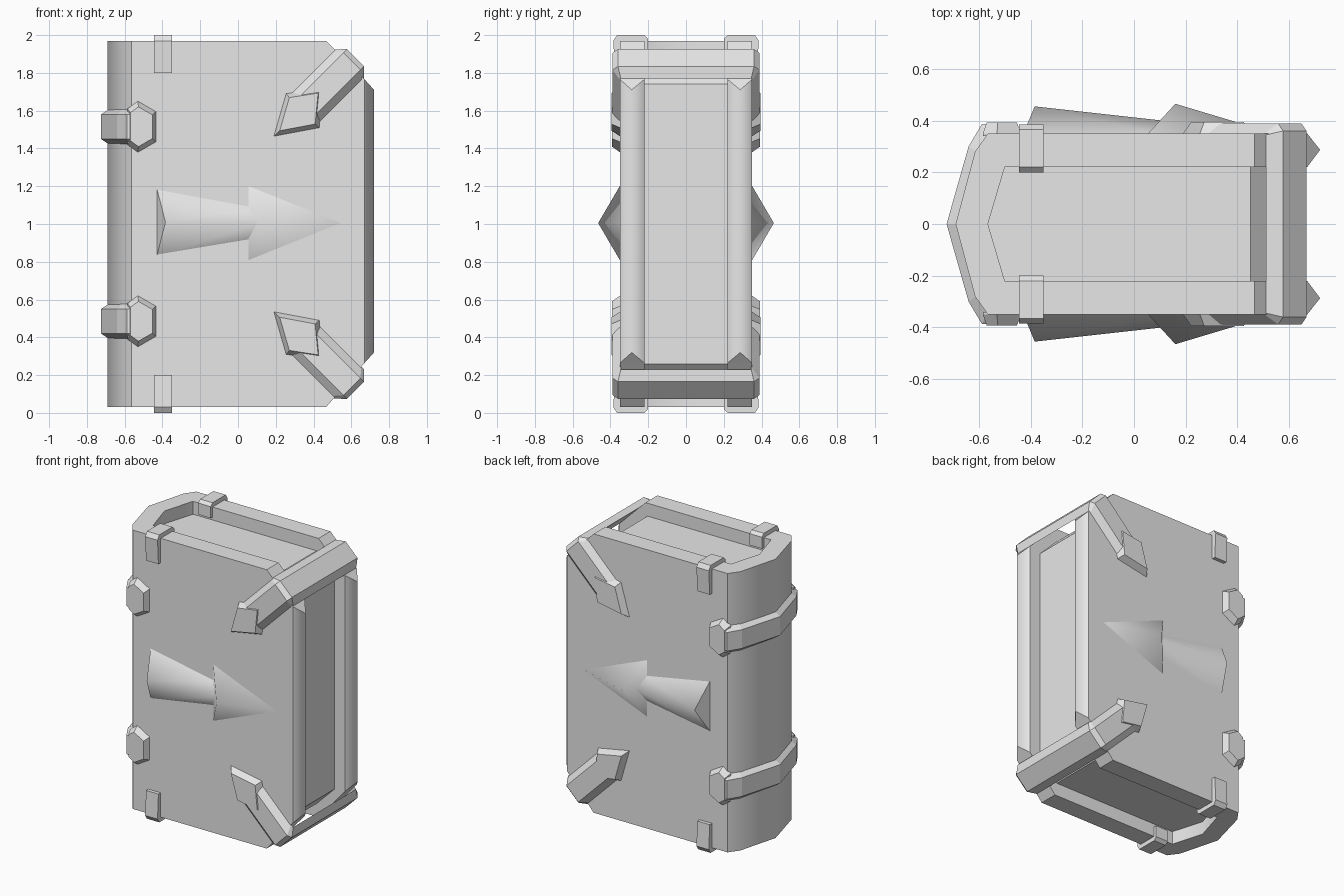
import bpy
import bmesh

cube = bpy.data.objects.get("Cube")
if cube:
    bpy.data.objects.remove(cube, do_unlink=True)

grey = bpy.data.materials.new("plain_grey")
grey.use_nodes = True
grey.diffuse_color = (0.8, 0.8, 0.8, 1)
grey.node_tree.nodes["Principled BSDF"].inputs["Base Color"].default_value = (0.8, 0.8, 0.8, 1)

MID = 1.0  # height of the mirror plane between top and bottom


def build(name, verts, faces, sy=1, sz=1, soft=None):
    """Make a mesh, optionally flipped in y or about mid height."""
    bm = bmesh.new()
    vs = [bm.verts.new((x, y * sy, MID + (z - MID) * sz)) for x, y, z in verts]
    for f in faces:
        bm.faces.new([vs[i] for i in f])
    bmesh.ops.recalc_face_normals(bm, faces=bm.faces)
    if soft:
        for f in bm.faces:
            f.smooth = True
        for e in bm.edges:
            e.smooth = soft(e)
    me = bpy.data.meshes.new(name)
    bm.to_mesh(me)
    bm.free()
    me.materials.append(grey)
    ob = bpy.data.objects.new(name, me)
    bpy.context.collection.objects.link(ob)
    return ob


def loft(name, rings, **kw):
    """Join closed rings of equal length and cap both ends."""
    n = len(rings[0])
    verts = [v for r in rings for v in r]
    faces = [list(range(n)), list(range(len(verts) - n, len(verts)))]
    for k in range(len(rings) - 1):
        for i in range(n):
            j = (i + 1) % n
            faces.append([k * n + i, k * n + j, (k + 1) * n + j, (k + 1) * n + i])
    return build(name, verts, faces, **kw)


def shrink(points, s):
    cx = sum(p[0] for p in points) / len(points)
    cz = sum(p[1] for p in points) / len(points)
    return [(cx + (x - cx) * s, cz + (z - cz) * s) for x, z in points]


def stud(name, points, s, height, **kw):
    """Bevelled plate standing on the cover face."""
    loft(name, [[(x, 0.34, z) for x, z in points],
                [(x, 0.35, z) for x, z in points],
                [(x, height, z) for x, z in shrink(points, s)]], **kw)


def mirrored(half):
    return half + [(a, -b) for a, b in reversed(half) if b > 0]


# spine: angled shell
outer = mirrored([(-0.565, 0.35), (-0.615, 0.28), (-0.69, 0)])
inner = mirrored([(-0.5, 0.22), (-0.565, 0)])
outline = outer + inner[::-1]
loft("spine", [[(x, y, z) for x, y in outline] for z in (0.03, 1.97)],
     soft=lambda e: e.calc_face_angle(0) < 0.6)

# page block with clipped corners
pages = [(-0.6, 0.12), (0.45, 0.12), (0.59, 0.26), (0.59, 1.74), (0.45, 1.88), (-0.6, 1.88)]
loft("page_block", [[(x, y, z) for x, z in pages] for y in (-0.22, 0.22)])

# covers with clipped corners and a ridged fore edge
edge = [(-0.565, 0.03), (0.466, 0.03), (0.67, 0.234 + 0.03), (0.67, 1.736),
        (0.466, 1.97), (-0.565, 1.97)]
edge[3] = (0.67, 1.766)
for side, sy in (("front", -1), ("back", 1)):
    verts = [(x, 0.22, z) for x, z in edge] + [(x, 0.35, z) for x, z in edge]
    verts += [(0.72, 0.287, 0.32), (0.72, 0.287, 1.71)]
    faces = [list(range(6)), list(range(6, 12))]
    faces += [[i, (i + 1) % 6, (i + 1) % 6 + 6, i + 6] for i in (0, 1, 3, 4, 5)]
    faces += [[2, 3, 13, 12], [8, 9, 13, 12], [2, 8, 12], [3, 9, 13]]
    build(side + "_cover", verts, faces, sy=sy,
          soft=lambda e: all(v.co.x > 0.7 for v in e.verts))

    # raised arrow: tapered shaft and pointed head
    shaft = [[(-0.43, 0.345, 0.83), (-0.384, 0.455, 1.01), (-0.43, 0.345, 1.19)],
             [(0.11, 0.345, 0.92), (0.11, 0.40, 1.005), (0.11, 0.345, 1.09)]]
    loft(side + "_arrow_shaft", shaft, sy=sy, soft=lambda e: e.calc_face_angle(0) < 1.3)
    head = [(0.05, 0.345, 0.8), (0.05, 0.345, 1.21), (0.56, 0.345, 1.005), (0.16, 0.465, 1.005)]
    build(side + "_arrow_head", head, [(0, 1, 2), (0, 1, 3), (1, 2, 3), (2, 0, 3)],
          sy=sy, soft=lambda e: e.calc_face_angle(0) < 1.3)

# fittings shared by top and bottom
hexagon = [(-0.53, 1.65), (-0.435, 1.595), (-0.435, 1.435), (-0.53, 1.38),
           (-0.585, 1.42), (-0.585, 1.61)]
diamond = [(0.19, 1.465), (0.255, 1.69), (0.45, 1.72), (0.43, 1.51)]
clip = [(0.35, 1.8), (0.375, 1.8), (0.385, 1.97), (0.365, 2.0), (0.22, 2.0), (0.2, 1.98),
        (0.2, 1.9), (0.22, 1.9), (0.22, 1.97), (0.35, 1.97)]
band_in = mirrored([(-0.5, 0.345), (-0.565, 0.345), (-0.61, 0.28), (-0.68, 0)])
band_out = mirrored([(-0.5, 0.387), (-0.588, 0.387), (-0.64, 0.3), (-0.725, 0)])

# corner strap path: (distance out from the clipped corner, y)
strap_in = mirrored([(-0.32, 0.345), (0, 0.345)])
strap_out = mirrored([(-0.32, 0.388), (0.02, 0.388), (0.047, 0.36)])
strap_in.insert(1, (-0.02, 0.345))
strap_in.insert(-1, (-0.02, -0.345))


def corner(u, w, y):
    """Point u across and w outward from the middle of the clipped corner."""
    r = 0.5 ** 0.5
    return (0.589 + (u + w) * r, y, 1.847 + (w - u) * r)


for level, sz in (("upper", 1), ("lower", -1)):
    loft(level + "_spine_band",
         [[(a, b, 1.42), (c, d, 1.45), (c, d, 1.58), (a, b, 1.61)]
          for (a, b), (c, d) in zip(band_in, band_out)], sz=sz)
    loft(level + "_corner_strap",
         [[corner(-0.11, a, b), corner(-0.064, c, d), corner(0.064, c, d), corner(0.11, a, b)]
          for (a, b), (c, d) in zip(strap_in, strap_out)], sz=sz)
    for side, sy in (("front", -1), ("back", 1)):
        tag = level + "_" + side
        stud(tag + "_band_stud", hexagon, 0.78, 0.392, sy=sy, sz=sz)
        stud(tag + "_strap_stud", diamond, 0.78, 0.395, sy=sy, sz=sz)
        loft(tag + "_clip", [[(x, y, z) for y, z in clip] for x in (-0.445, -0.35)],
             sy=sy, sz=sz)
